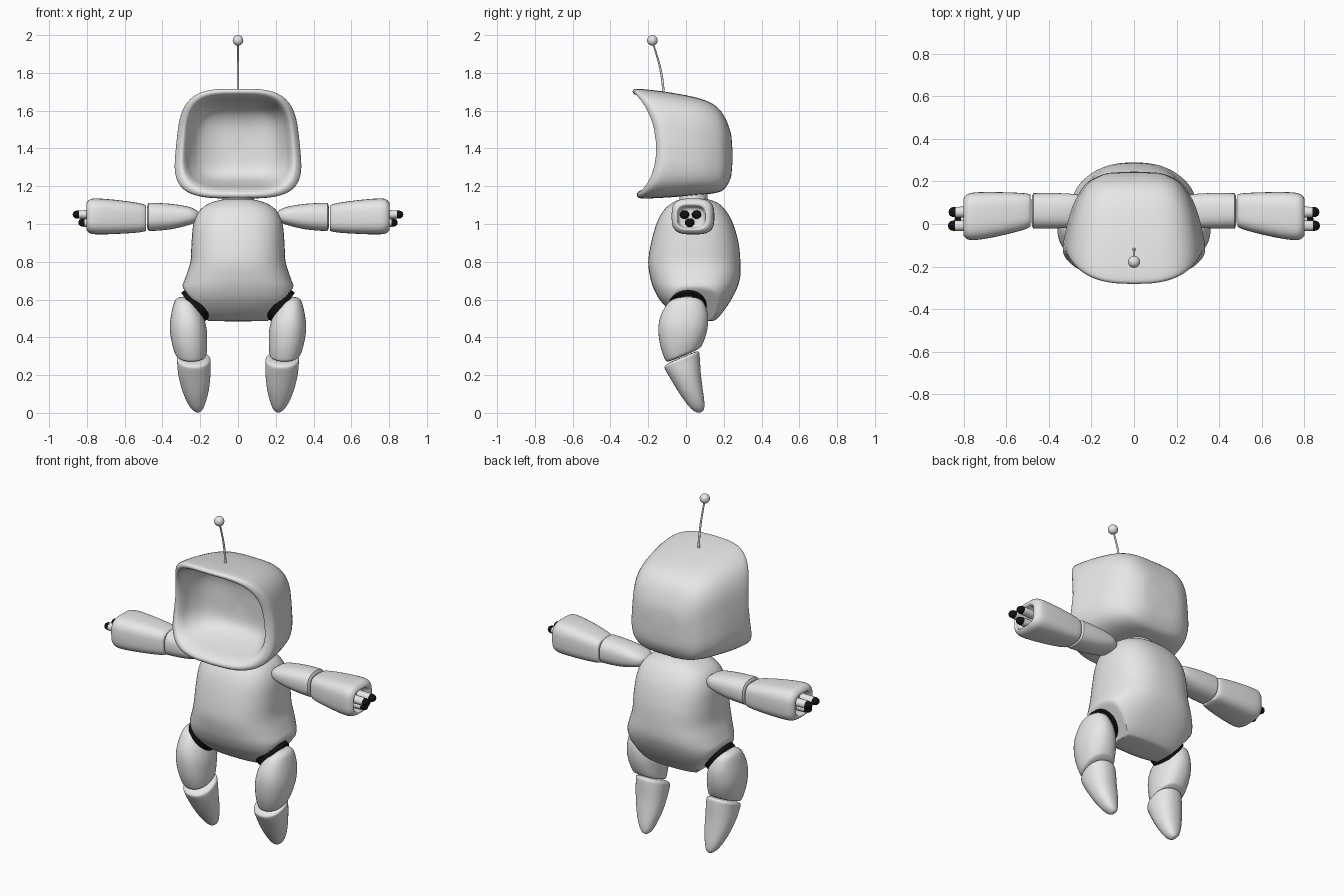
import bpy, bmesh, math
from mathutils import Vector


def material(name, rgb):
    m = bpy.data.materials.new(name)
    m.diffuse_color = (*rgb, 1)
    return m


GREY = material("light grey", (0.8, 0.8, 0.8))
BLACK = material("black", (0.006, 0.006, 0.006))


def finish(name, bm, mat, mirror=False, angle=40):
    bmesh.ops.recalc_face_normals(bm, faces=bm.faces)
    me = bpy.data.meshes.new(name)
    bm.to_mesh(me)
    bm.free()
    me.materials.append(mat)
    ob = bpy.data.objects.new(name, me)
    bpy.context.collection.objects.link(ob)
    bpy.ops.object.select_all(action='DESELECT')
    ob.select_set(True)
    bpy.context.view_layer.objects.active = ob
    bpy.ops.object.shade_smooth_by_angle(angle=math.radians(angle))
    if mirror:
        ob.modifiers.new("Mirror", 'MIRROR').use_mirror_merge = False
    return ob


def smooth_keys(keys, steps):
    """Catmull-Rom interpolation of the key rings."""
    out = []
    for i in range(len(keys) - 1):
        q = [keys[max(i - 1, 0)], keys[i], keys[i + 1], keys[min(i + 2, len(keys) - 1)]]
        for k in range(steps):
            t = k / steps
            out.append([0.5 * (2 * b + (c - a) * t + (2 * a - 5 * b + 4 * c - d) * t * t
                               + (3 * b - a - 3 * c + d) * t ** 3) for a, b, c, d in zip(*q)])
    return out + [list(keys[-1])]


def loft(name, axis, keys, mat=GREY, power=2.5, warp=None, mirror=False, n=40, steps=4):
    """Rounded-box rings; key = (position, a_min, a_max, b_min, b_max, warp amount)."""
    bm = bmesh.new()
    rings = []
    for t, a0, a1, b0, b1, f in smooth_keys(keys, steps):
        ring = []
        for i in range(n):
            th = 2 * math.pi * i / n
            c, s = (math.copysign(abs(v) ** (2 / power), v) for v in (math.cos(th), math.sin(th)))
            a = (a0 + a1) / 2 + c * (a1 - a0) / 2
            b = (b0 + b1) / 2 + s * (b1 - b0) / 2
            p = Vector({'x': (t, a, b), 'y': (a, t, b), 'z': (a, b, t)}[axis])
            ring.append(bm.verts.new(warp(p, f) if warp else p))
        rings.append(ring)
    for r, q in zip(rings, rings[1:]):
        for i in range(n):
            j = (i + 1) % n
            bm.faces.new((r[i], r[j], q[j], q[i]))
    bm.faces.new(rings[0])
    bm.faces.new(rings[-1])
    return finish(name, bm, mat, mirror)


def ball(name, centre, radius, mat=GREY, mirror=False):
    bm = bmesh.new()
    bmesh.ops.create_uvsphere(bm, u_segments=24, v_segments=14, radius=radius)
    bmesh.ops.translate(bm, verts=bm.verts, vec=centre)
    return finish(name, bm, mat, mirror)


# Head: hollow shell, narrower at the top, with a concave front rim
def head_warp(p, f):
    p.x *= 1 - 0.3 * (p.z - 1.25)
    p.y += f * (0.4 * p.x ** 2 - 0.09 * ((p.z - 1.41) / 0.29) ** 2)
    return p


head = [(.02, .01, 1.39, 1.41, 0), (.01, .12, 1.29, 1.52, 0), (-.03, .21, 1.24, 1.60, .2),
        (-.10, .262, 1.21, 1.645, .6), (-.165, .288, 1.19, 1.668, .9), (-.192, .308, 1.168, 1.69, 1),
        (-.182, .332, 1.145, 1.71, 1), (-.15, .345, 1.135, 1.715, .9), (-.05, .333, 1.142, 1.695, .3),
        (.07, .303, 1.155, 1.665, 0), (.15, .262, 1.163, 1.63, 0), (.20, .218, 1.182, 1.575, 0),
        (.235, .145, 1.24, 1.49, 0), (.244, .07, 1.30, 1.42, 0), (.246, .01, 1.355, 1.365, 0)]
loft("head", 'y', [(y, -w, w, zb, zt, f) for y, w, zb, zt, f in head], power=3.6, warp=head_warp, n=56)


# Torso: egg shape with a slanted flat cut at each hip
def hip_cut(p, f):
    limit = max((0.607 * p.z - 0.170) / 0.794, 0.01)
    p.x = max(-limit, min(limit, p.x))
    return p


torso = [(1.135, .02, .03, .08), (1.13, .08, -.03, .12), (1.11, .15, -.075, .17), (1.07, .205, -.12, .212),
         (1.0, .236, -.157, .25), (.9, .246, -.185, .278), (.8, .252, -.2, .288), (.72, .277, -.19, .287),
         (.66, .297, -.172, .27), (.6, .292, -.14, .24), (.54, .26, -.085, .2), (.5, .22, -.03, .165),
         (.487, .17, .01, .14), (.485, .02, .06, .08)]
loft("torso", 'z', [(z, -w, w, a, b, 0) for z, w, a, b in torso], warp=hip_cut, n=64)
loft("neck", 'z', [(1.08, -.09, .09, -.04, .12, 0), (1.19, -.08, .08, -.03, .11, 0)], power=2)

# Antenna: bent tapering rod with a ball on top
rod = [(1.68, -.118, .007), (1.76, -.125, .006), (1.84, -.14, .0055), (1.91, -.16, .005), (1.965, -.178, .005)]
loft("antenna_rod", 'z', [(z, -r, r, y - r, y + r, 0) for z, y, r in rod], power=2, n=12)
ball("antenna_ball", (0, -.178, 1.972), .028)

# Arms
loft("upper_arm", 'x', [
    (.195, .05, .07, 1.035, 1.045, 0), (.205, .02, .10, 1.02, 1.06, 0), (.25, -.012, .135, .998, 1.088, 0),
    (.35, -.02, .145, .973, 1.106, 0), (.46, -.022, .145, .963, 1.112, 0), (.475, -.018, .141, .967, 1.108, 0),
    (.481, .0, .12, .985, 1.09, 0), (.482, .05, .07, 1.03, 1.05, 0)], mirror=True)
# Forearm ends in a rim around a recessed socket
loft("forearm", 'x', [
    (.486, .05, .07, 1.03, 1.05, 0), (.487, .0, .125, .975, 1.085, 0), (.494, -.017, .141, .961, 1.102, 0),
    (.55, -.036, .147, .953, 1.115, 0), (.65, -.06, .150, .947, 1.128, 0), (.74, -.075, .149, .945, 1.135, 0),
    (.78, -.073, .142, .95, 1.132, 0), (.80, -.058, .125, .965, 1.115, 0), (.80, -.047, .105, .975, 1.10, 0),
    (.785, -.043, .10, .98, 1.093, 0), (.765, -.03, .085, .99, 1.08, 0), (.764, .02, .03, 1.03, 1.04, 0)],
    power=3.2, mirror=True)


# Fingers with black tips
def finger(name, y, z, tip):
    rod = [(.76, .026), (tip - .045, .025), (tip - .03, .023)]
    cap = [(tip - .032, .0245), (tip - .015, .022), (tip - .004, .014), (tip, .002)]
    for part, keys, mat in (("", rod, GREY), ("_tip", cap, BLACK)):
        loft(name + part, 'x', [(x, y - r, y + r, z - r * .9, z + r * .9, 0) for x, r in keys],
             mat, 2, mirror=True, n=20)


finger("front_finger", -.008, 1.05, .875)
finger("back_finger", .056, 1.05, .872)
finger("thumb", .02, 1.007, .845)

# Hip joints: black disc on the slanted cut, with a ball in the middle
axis = Vector((.794, 0, -.607))
bm = bmesh.new()
bmesh.ops.create_cone(bm, cap_ends=True, segments=40, radius1=.098, radius2=.098, depth=.05)
bmesh.ops.rotate(bm, verts=bm.verts, matrix=axis.to_track_quat('Z', 'Y').to_matrix())
bmesh.ops.translate(bm, verts=bm.verts, vec=(.222, .01, .573))
finish("hip_ring", bm, BLACK, True)
ball("hip_ball", (.24, .01, .552), .08, mirror=True)


# Legs: both parts meet on a slanted knee seam
def knee_slant(p, f):
    p.z += f * 0.42 * (p.y + 0.015)
    return p


loft("thigh", 'z', [
    (.614, .275, .295, -.005, .015, 0), (.608, .25, .32, -.05, .06, 0), (.585, .223, .338, -.092, .093, 0),
    (.52, .187, .354, -.132, .116, 0), (.45, .167, .361, -.146, .114, 0), (.38, .163, .352, -.138, .10, .3),
    (.325, .165, .336, -.115, .085, .8), (.308, .170, .325, -.10, .075, 1), (.302, .19, .30, -.07, .05, 1),
    (.301, .235, .255, -.02, .0, 1)], power=2.2, warp=knee_slant, mirror=True)
loft("shin", 'z', [
    (.298, .225, .245, -.03, -.01, 1), (.297, .17, .30, -.085, .045, 1), (.289, .149, .322, -.11, .067, 1),
    (.265, .145, .322, -.112, .073, .8), (.2, .146, .316, -.088, .078, .3), (.13, .153, .299, -.052, .088, 0),
    (.07, .167, .276, -.012, .096, 0), (.03, .181, .253, .02, .097, 0), (.01, .195, .233, .042, .09, 0),
    (.001, .209, .219, .062, .072, 0)], power=2.2, warp=knee_slant, mirror=True)
